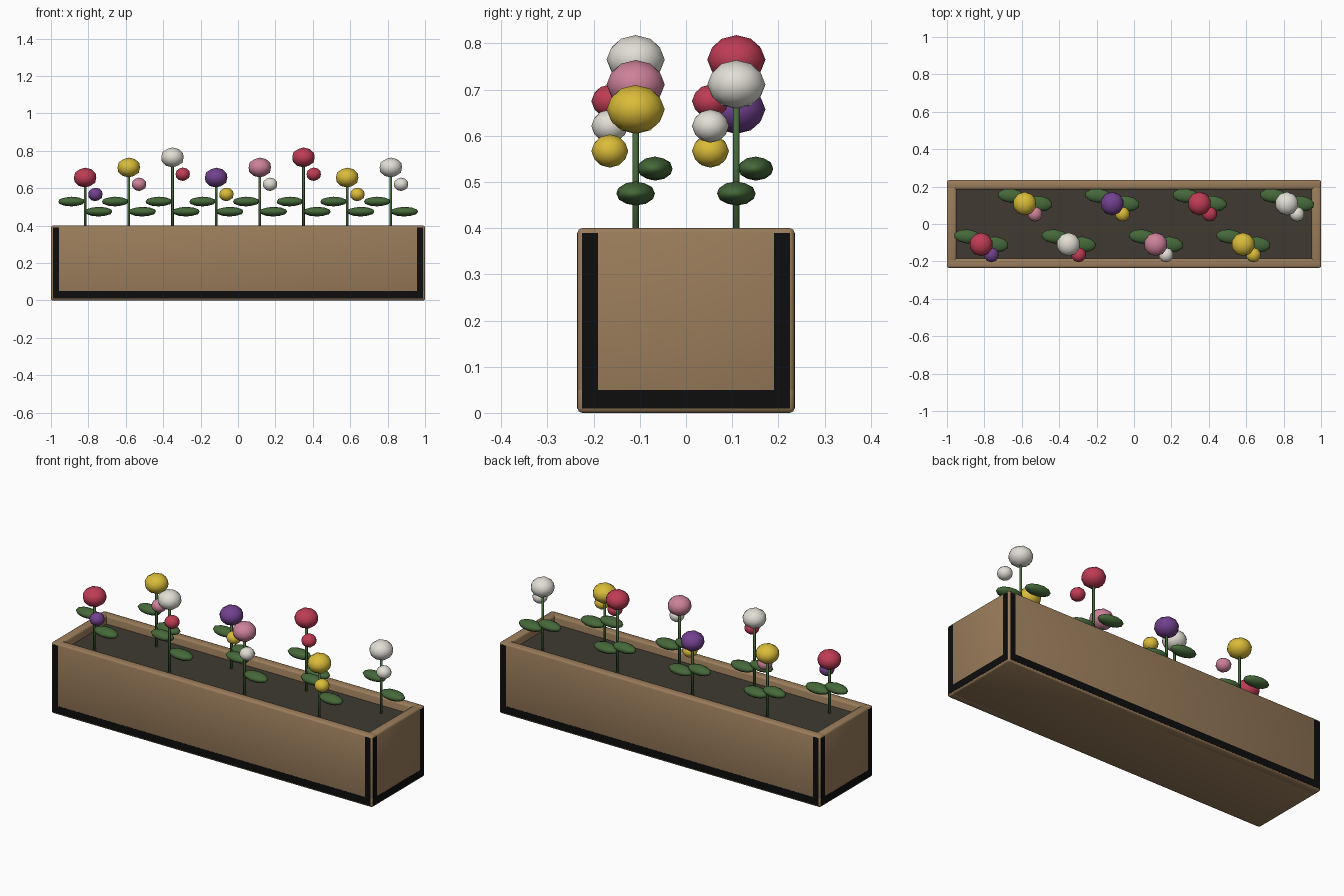
import bpy, math

if "Cube" in bpy.data.objects:
    bpy.data.objects.remove(bpy.data.objects["Cube"])

def mat(name, r, g, b):
    m = bpy.data.materials.new(name)
    m.diffuse_color = (r, g, b, 1)
    m.use_nodes = True
    m.node_tree.nodes["Principled BSDF"].inputs["Base Color"].default_value = m.diffuse_color
    return m

WOOD = mat("wood", .325, .205, .105)
SOIL = mat("soil", .05, .041, .031)
BLACK = mat("black_trim", .004, .004, .004)
GREEN = mat("plant_green", .061, .14, .042)
RED = mat("red", .52, .045, .09)
YELLOW = mat("yellow", .70, .50, .04)
WHITE = mat("white", .75, .73, .66)
PURPLE = mat("purple", .165, .053, .27)
PINK = mat("pink", .61, .22, .32)

def finish(name, material, smooth=True):
    ob = bpy.context.object
    ob.name = name
    ob.data.materials.append(material)
    if smooth:
        bpy.ops.object.shade_smooth()
    return ob

def box(name, loc, size, material, bevel=0):
    bpy.ops.mesh.primitive_cube_add(size=1, location=loc)
    ob = finish(name, material, bevel > 0)
    ob.scale = size
    bpy.ops.object.transform_apply(location=False, rotation=False, scale=True)
    if bevel:
        mod = ob.modifiers.new("soft_edges", 'BEVEL')
        mod.width = bevel
        mod.segments = 2
    return ob

def ball(name, loc, radii, material, turn=0):
    bpy.ops.mesh.primitive_ico_sphere_add(subdivisions=2, radius=1, location=loc,
                                          rotation=(0, 0, turn))
    ob = finish(name, material)
    ob.scale = radii
    return ob

# planter box: full-size boards lapping at the corners
W, D, H, T = 2.0, 0.47, 0.4, 0.05
box("floor_board", (0, 0, 0.03), (W, D, 0.06), WOOD, 0.01)
for side, s in (("front", -1), ("back", 1)):
    box(side + "_board", (0, s * (D - T) / 2, H / 2), (W, T, H), WOOD, 0.01)
for side, s in (("left", -1), ("right", 1)):
    box(side + "_board", (s * (W - T) / 2, 0, H / 2), (T, D, H), WOOD, 0.01)

# thin dark trim along the foot and the upright corners of every side
P = 0.002
for s in (-1, 1):
    box("long_foot_trim", (0, s * D / 2, 0.03), (W - 0.02, P, 0.04), BLACK)
    box("end_foot_trim", (s * W / 2, 0, 0.03), (P, D - 0.02, 0.04), BLACK)
    for t in (-1, 1):
        box("long_corner_trim", (t * 0.973, s * D / 2, 0.22), (0.034, P, 0.34), BLACK)
        box("end_corner_trim", (s * W / 2, t * 0.208, 0.22), (P, 0.034, 0.34), BLACK)

# soil fill
box("soil", (0, 0, 0.2), (W - 1.6 * T, D - 1.6 * T, 0.31), SOIL)

# flowers in two staggered rows
heads = [RED, YELLOW, WHITE, PURPLE, PINK, RED, YELLOW, WHITE]
buds = [PURPLE, PINK, RED, YELLOW, WHITE, RED, YELLOW, WHITE]
for i in range(8):
    x = -0.8175 + 0.2335 * i
    y = -0.109 if i % 2 == 0 else 0.109
    z = 0.657 + 0.054 * (i % 3)
    bpy.ops.mesh.primitive_cylinder_add(vertices=8, radius=0.007, depth=z - 0.34,
                                        location=(x, y, (z + 0.34) / 2))
    finish(f"stem_{i}", GREEN)
    ball(f"flower_head_{i}", (x, y, z), (0.063, 0.063, 0.053), heads[i])
    ball(f"flower_bud_{i}", (x + 0.055, y - 0.056, z - 0.09),
         (0.040, 0.040, 0.036), buds[i])
    ball(f"leaf_left_{i}", (x - 0.073, y + 0.042, 0.529),
         (0.073, 0.038, 0.026), GREEN, -0.1)
    ball(f"leaf_right_{i}", (x + 0.073, y, 0.475),
         (0.075, 0.042, 0.026), GREEN, -0.1)
